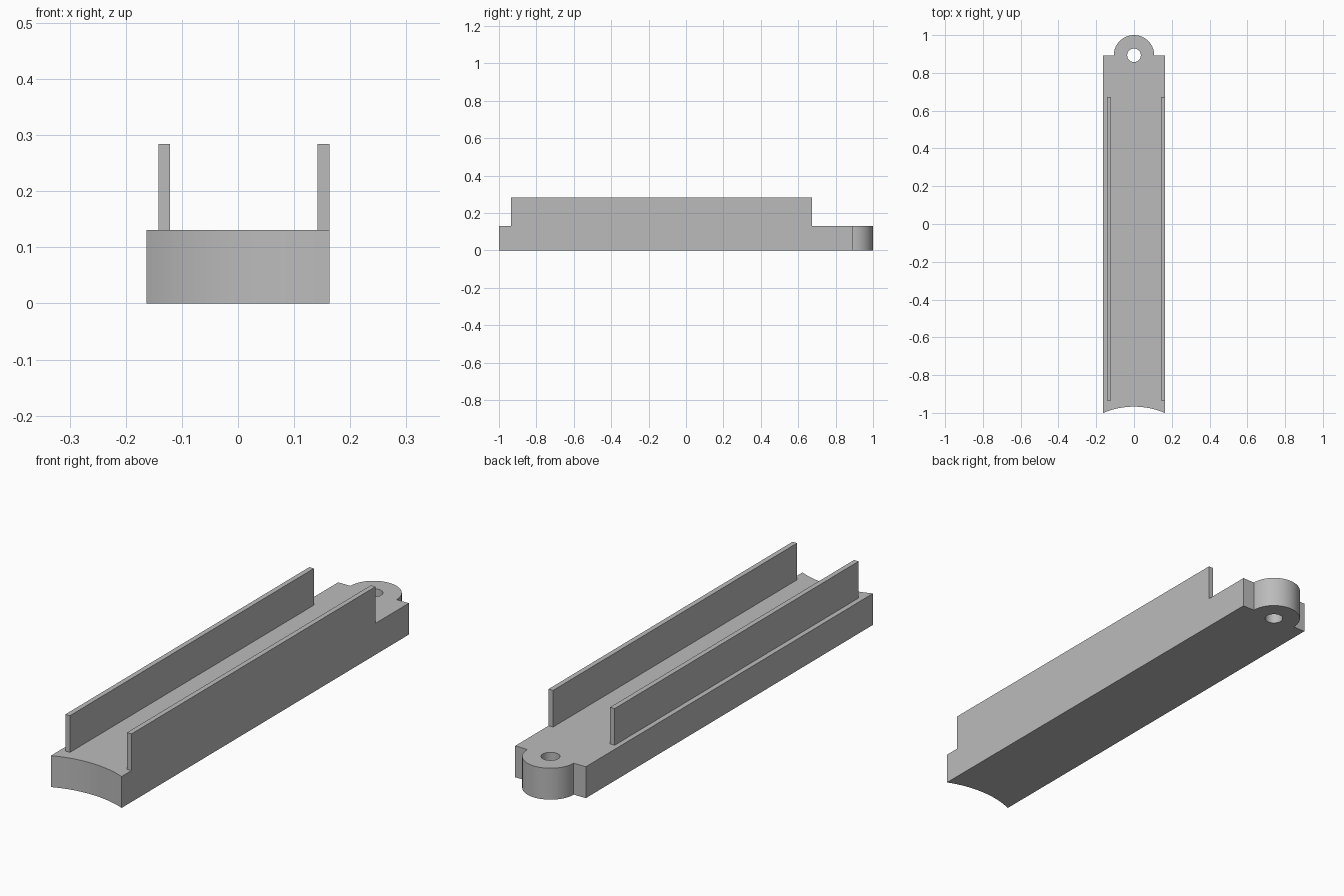
import bpy, bmesh, math

if "Cube" in bpy.data.objects:
    bpy.data.objects.remove(bpy.data.objects["Cube"])

HALF_W, BASE_H, RAIL_TOP = 0.163, 0.131, 0.284
TAB_Y, TAB_R, HOLE_R = 0.893, 0.107, 0.036
SAG = 0.033
FRONT_R = (HALF_W ** 2 + SAG ** 2) / (2 * SAG)

grey = bpy.data.materials.new("plain_grey")
grey.diffuse_color = (0.5, 0.5, 0.5, 1)
grey.use_nodes = True
grey.node_tree.nodes["Principled BSDF"].inputs["Base Color"].default_value = grey.diffuse_color


def arc(cx, cy, r, a0, a1, n):
    """Points along an arc, both ends included."""
    return [(cx + r * math.cos(a0 + (a1 - a0) * i / n),
             cy + r * math.sin(a0 + (a1 - a0) * i / n)) for i in range(n + 1)]


def prism(name, loops, z0, z1):
    """Extrude an outline, with optional hole loops, from z0 to z1."""
    bm = bmesh.new()
    edges = []
    for pts in loops:
        vs = [bm.verts.new((x, y, z0)) for x, y in pts]
        edges += [bm.edges.new((vs[i - 1], vs[i])) for i in range(len(vs))]
    bmesh.ops.triangle_fill(bm, edges=edges, use_beauty=True)
    ext = bmesh.ops.extrude_face_region(bm, geom=bm.faces[:], use_keep_orig=True)
    top = [g for g in ext["geom"] if isinstance(g, bmesh.types.BMVert)]
    bmesh.ops.translate(bm, verts=top, vec=(0, 0, z1 - z0))
    bmesh.ops.recalc_face_normals(bm, faces=bm.faces[:])
    me = bpy.data.meshes.new(name)
    bm.to_mesh(me)
    bm.free()
    me.materials.append(grey)
    ob = bpy.data.objects.new(name, me)
    bpy.context.collection.objects.link(ob)
    bpy.ops.object.select_all(action='DESELECT')
    ob.select_set(True)
    bpy.context.view_layer.objects.active = ob
    bpy.ops.object.shade_smooth_by_angle(angle=math.radians(30))
    return ob


# Base plate: concave front end, square shoulders, round drilled tab at the back
a = math.asin(HALF_W / FRONT_R)
front = arc(0, -1 + SAG - FRONT_R, FRONT_R, math.pi / 2 + a, math.pi / 2 - a, 24)
tab = arc(0, TAB_Y, TAB_R, 0, math.pi, 40)
outline = front + [(HALF_W, TAB_Y)] + tab + [(-HALF_W, TAB_Y)]
hole = arc(0, TAB_Y, HOLE_R, 0, math.tau, 40)[:-1]
prism("base_plate", [outline, hole], 0, BASE_H)

# Upright rails: left one inset, right one flush with the side
for name, x0, x1 in (("left_rail", -0.142, -0.121), ("right_rail", 0.142, HALF_W)):
    prism(name, [[(x0, -0.935), (x1, -0.935), (x1, 0.673), (x0, 0.673)]],
          BASE_H, RAIL_TOP)
